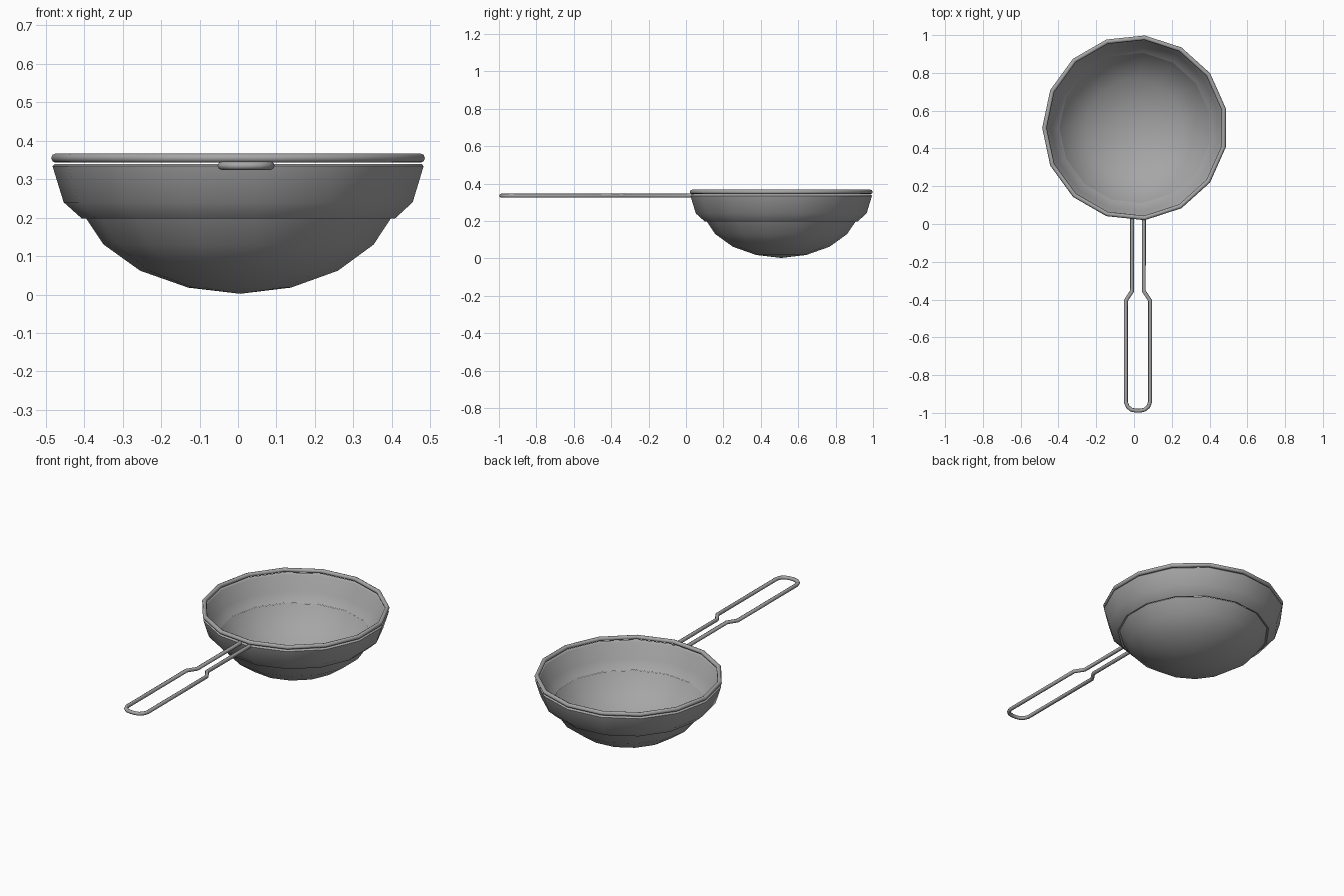
import bpy, bmesh
from math import pi, sin, cos, radians

cube = bpy.data.objects.get("Cube")
if cube:
    bpy.data.objects.remove(cube, do_unlink=True)

SIDES = 15
CX, CY = 0.0055, 0.509

steel = bpy.data.materials.new("grey_steel")
steel.use_nodes = True
GREY = (0.38, 0.38, 0.38, 1)
steel.diffuse_color = GREY
steel.node_tree.nodes["Principled BSDF"].inputs["Base Color"].default_value = GREY


def smooth(obj, angle=50):
    bpy.ops.object.select_all(action="DESELECT")
    obj.select_set(True)
    bpy.context.view_layer.objects.active = obj
    bpy.ops.object.shade_smooth_by_angle(angle=radians(angle))


def lathe(name, profile, closed):
    """Turn an (r, z) profile around the bowl axis; r = 0 makes a pole."""
    bm = bmesh.new()
    rings = []
    for r, z in profile:
        if r == 0:
            rings.append([bm.verts.new((CX, CY, z))] * SIDES)
        else:
            angles = [pi + 2 * pi * k / SIDES for k in range(SIDES)]
            rings.append([bm.verts.new((CX + r * cos(a), CY + r * sin(a), z))
                          for a in angles])
    pairs = list(zip(rings, rings[1:]))
    if closed:
        pairs.append((rings[-1], rings[0]))
    for low, high in pairs:
        for k in range(SIDES):
            n = (k + 1) % SIDES
            quad = [low[k], low[n], high[n], high[k]]
            bm.faces.new(list(dict.fromkeys(quad)))
    if closed:
        bmesh.ops.recalc_face_normals(bm, faces=bm.faces)
    mesh = bpy.data.meshes.new(name)
    bm.to_mesh(mesh)
    bm.free()
    obj = bpy.data.objects.new(name, mesh)
    bpy.context.collection.objects.link(obj)
    mesh.materials.append(steel)
    smooth(obj)
    return obj


# Lower mesh bowl, a single thin sheet
lathe("mesh_bowl", [(0, 0.002), (0.135, 0.018), (0.26, 0.062),
                    (0.355, 0.13), (0.402, 0.2)], False)

# Upper band with wall thickness and a softened lip
lathe("upper_band", [(0.412, 0.198), (0.459, 0.24), (0.488, 0.334),
                     (0.482, 0.340), (0.474, 0.340), (0.468, 0.334),
                     (0.445, 0.246), (0.400, 0.202)], True)

# Rounded wire rim
RIM = 0.012
lathe("rim", [(0.4795 + RIM * cos(pi * k / 4), 0.355 + RIM * sin(pi * k / 4))
              for k in range(8)], True)

# Wire loop handle: one half, mirrored about its own centre line
HX, HZ, WIRE = 0.021, 0.335, 0.0105
half = [(0.031, 0.04), (0.031, -0.355), (0.064, -0.405), (0.064, -0.943),
        (0.054, -0.968), (0.035, -0.983), (0.012, -0.988)]
path = half + [(-x, y) for x, y in reversed(half)]
curve = bpy.data.curves.new("handle", "CURVE")
curve.dimensions = "3D"
curve.bevel_depth = WIRE
curve.bevel_resolution = 2
curve.use_fill_caps = True
spline = curve.splines.new("POLY")
spline.points.add(len(path) - 1)
for point, (x, y) in zip(spline.points, path):
    point.co = (HX + x, y, HZ, 1)
handle = bpy.data.objects.new("handle", curve)
bpy.context.collection.objects.link(handle)
curve.materials.append(steel)
bpy.ops.object.select_all(action="DESELECT")
handle.select_set(True)
bpy.context.view_layer.objects.active = handle
bpy.ops.object.convert(target="MESH")
smooth(bpy.context.view_layer.objects.active)
